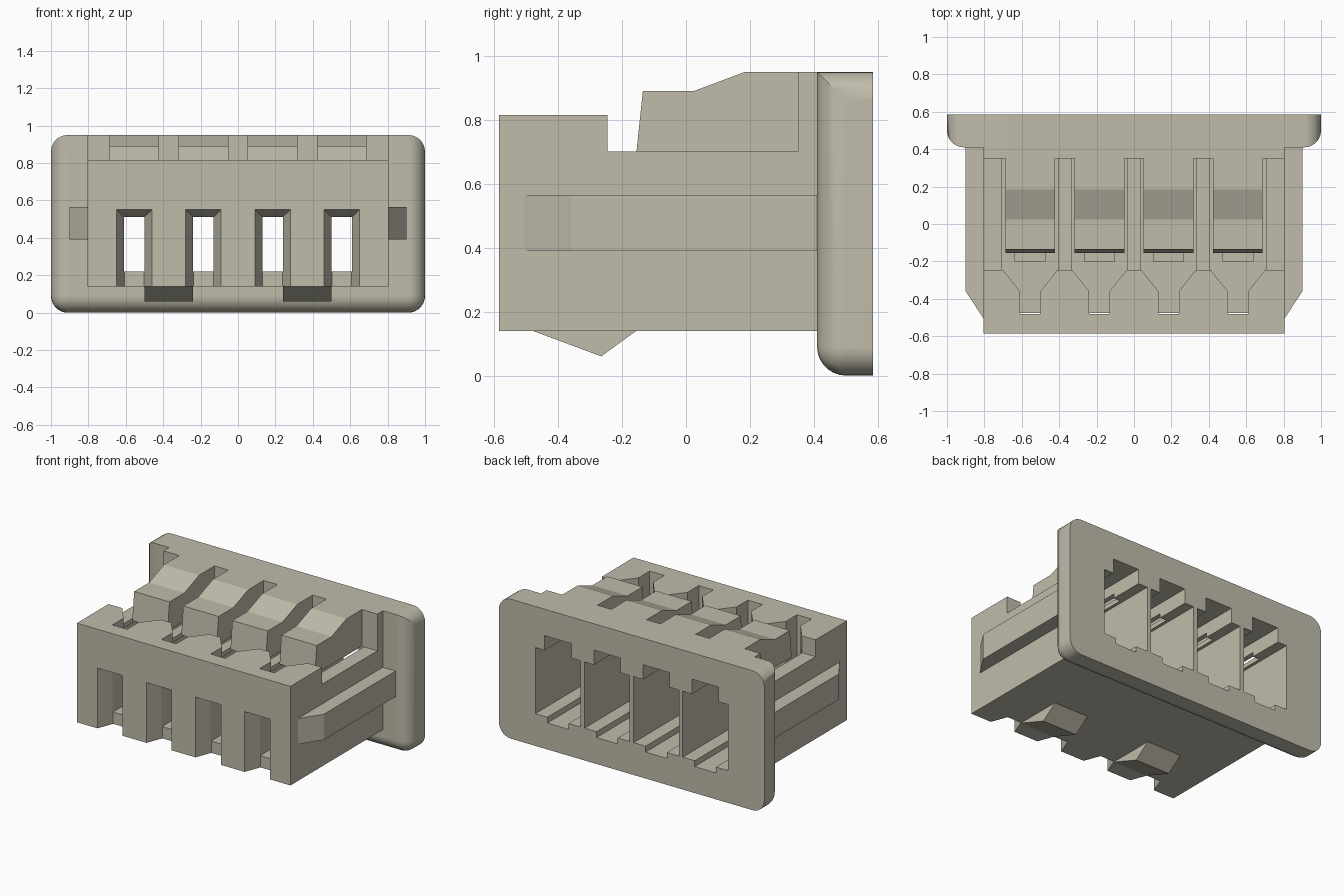
import bpy, bmesh
from math import radians
from mathutils import Vector

if "Cube" in bpy.data.objects:
    bpy.data.objects.remove(bpy.data.objects["Cube"])

# Single moulded-plastic colour
ivory = bpy.data.materials.new("ivory_plastic")
ivory.use_nodes = True
colour = (0.53, 0.505, 0.41, 1)
ivory.diffuse_color = colour
ivory.node_tree.nodes["Principled BSDF"].inputs["Base Color"].default_value = colour

PITCH = 0.37
CENTRES = [(i - 1.5) * PITCH for i in range(4)]


def finish(name, bm):
    bmesh.ops.recalc_face_normals(bm, faces=bm.faces)
    mesh = bpy.data.meshes.new(name)
    bm.to_mesh(mesh)
    bm.free()
    mesh.materials.append(ivory)
    obj = bpy.data.objects.new(name, mesh)
    bpy.context.collection.objects.link(obj)
    return obj


def loft(name, ring_a, ring_b):
    """Solid between two matching rings of points."""
    bm = bmesh.new()
    a = [bm.verts.new(p) for p in ring_a]
    b = [bm.verts.new(p) for p in ring_b]
    bm.faces.new(a)
    bm.faces.new(b)
    for i in range(len(a)):
        j = (i + 1) % len(a)
        bm.faces.new((a[i], a[j], b[j], b[i]))
    return finish(name, bm)


def side_prism(name, profile, x0, x1):
    """Extrude a (y, z) profile along x."""
    return loft(name, [(x0, y, z) for y, z in profile], [(x1, y, z) for y, z in profile])


def plan_prism(name, outline, z0, z1):
    """Extrude an (x, y) outline along z."""
    return loft(name, [(x, y, z0) for x, y in outline], [(x, y, z1) for x, y in outline])


def box(name, x0, x1, y0, y1, z0, z1):
    return plan_prism(name, [(x0, y0), (x1, y0), (x1, y1), (x0, y1)], z0, z1)


def funnel(cx, half, back):
    """Cavity outline: wide at the back, narrow towards the front."""
    right = [(half, back), (half, -0.24), (0.055, -0.36), (0.055, -0.48)]
    return [(cx + x, y) for x, y in right] + [(cx - x, y) for x, y in reversed(right)]


def cut(targets, cutter):
    cutter.hide_render = True
    for obj in targets:
        mod = obj.modifiers.new("cut", "BOOLEAN")
        mod.operation = "DIFFERENCE"
        mod.solver = "EXACT"
        mod.object = cutter
        bpy.context.view_layer.objects.active = obj
        bpy.ops.object.modifier_apply(modifier=mod.name)
    bpy.data.objects.remove(cutter)


# Housing body with a recessed top behind the front block
body = side_prism("housing_body", [
    (-0.585, 0.14), (0.42, 0.14), (0.42, 0.94), (0.41, 0.95), (0.35, 0.95),
    (0.35, 0.70), (-0.245, 0.70), (-0.245, 0.815), (-0.585, 0.815)], -0.805, 0.805)

# Rear flange: rounded corners, rounded front edge on the sides and bottom
bm = bmesh.new()
bmesh.ops.create_cube(bm, size=1)
for v in bm.verts:
    v.co = Vector((v.co.x * 2, 0.4975 + v.co.y * 0.175, 0.475 + v.co.z * 0.95))


def is_rounded(edge):
    a, b = (v.co for v in edge.verts)
    mid = (a + b) / 2
    along_y = abs(a.y - b.y) > 0.1
    front = mid.y < 0.42 and mid.z < 0.9
    return along_y or front


bmesh.ops.bevel(bm, geom=[e for e in bm.edges if is_rounded(e)], offset=0.09,
                segments=7, profile=0.5, affect="EDGES", clamp_overlap=True)
flange = finish("rear_flange", bm)

# Spring latches on top
latches = [side_prism(f"latch_{i + 1}", [
    (0.35, 0.70), (0.35, 0.95), (0.185, 0.95), (0.025, 0.89), (-0.135, 0.89), (-0.155, 0.70)],
    cx - 0.133, cx + 0.133) for i, cx in enumerate(CENTRES)]

# Contact cavities
for cx, latch in zip(CENTRES, latches):
    cut([body, flange], plan_prism("cavity_cutter", funnel(cx, 0.17, 0.7), 0.22, 0.67))
    cut([body], plan_prism("top_slot_cutter", funnel(cx, 0.15, 0.35), 0.6, 0.9))
    cut([body, flange, latch], box("notch_cutter", cx - 0.1, cx + 0.1, 0.1, 0.7, 0.5, 0.77))
    cut([body, flange], box("channel_cutter", cx - 0.08, cx + 0.08, -0.2, 0.7, 0.18, 0.3))

    # Flared front mouth, open at the bottom
    def ring(half, y, top):
        return [(cx - half, y, 0.1), (cx + half, y, 0.1), (cx + half, y, top), (cx - half, y, top)]
    cut([body], loft("mouth_cutter", ring(0.053, -0.475, 0.51), ring(0.099, -0.595, 0.554)))

# Side rails and bottom ramps, mirrored
for side, s in (("left", 1), ("right", -1)):
    plan_prism(f"{side}_rail", [(s * 0.79, 0.42), (s * 0.9, 0.42), (s * 0.9, -0.36),
                                (s * 0.805, -0.505), (s * 0.79, -0.505)], 0.39, 0.565)
    side_prism(f"{side}_bottom_ramp", [(-0.48, 0.14), (-0.265, 0.06), (-0.155, 0.14)],
               s * 0.24, s * 0.5)

# Smooth only the rounded flange edges
bpy.ops.object.select_all(action="DESELECT")
flange.select_set(True)
bpy.context.view_layer.objects.active = flange
bpy.ops.object.shade_smooth_by_angle(angle=radians(30))
weighted = flange.modifiers.new("weighted_normals", "WEIGHTED_NORMAL")
weighted.keep_sharp = True
